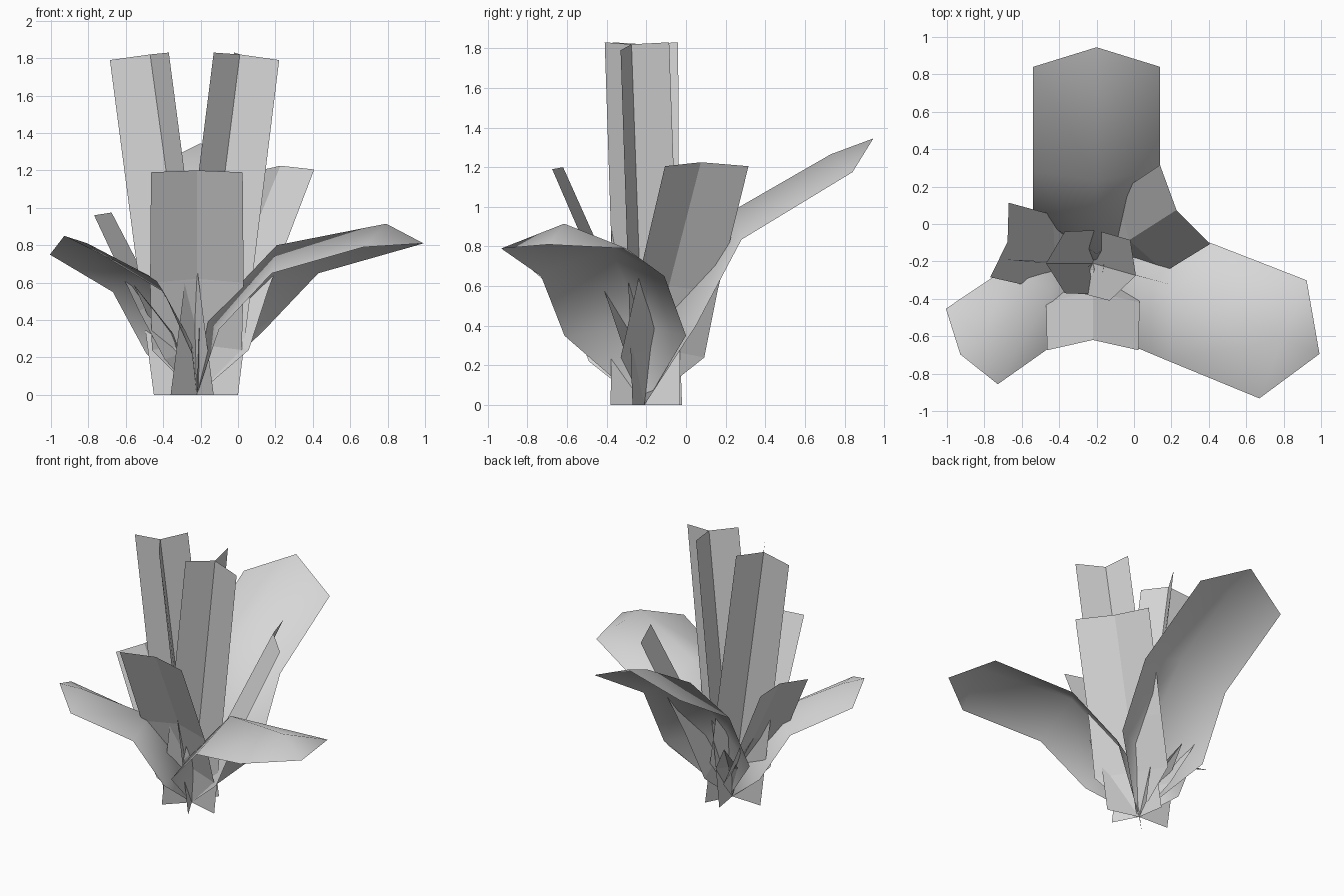
import bpy, bmesh
from math import cos, sin, radians

cube = bpy.data.objects.get("Cube")
if cube:
    bpy.data.objects.remove(cube, do_unlink=True)

ROOT = (-0.22, -0.21)

grey = bpy.data.materials.new("plain grey")
grey.use_nodes = True
grey.diffuse_color = (0.68, 0.68, 0.68, 1)
bsdf = grey.node_tree.nodes["Principled BSDF"]
bsdf.inputs["Base Color"].default_value = (0.68, 0.68, 0.68, 1)
bsdf.inputs["Roughness"].default_value = 0.8


def finish(name, bm, smooth=False):
    bmesh.ops.remove_doubles(bm, verts=bm.verts, dist=0.0005)
    bmesh.ops.recalc_face_normals(bm, faces=bm.faces)
    for f in bm.faces:
        f.smooth = smooth
    mesh = bpy.data.meshes.new(name)
    bm.to_mesh(mesh)
    bm.free()
    mesh.materials.append(grey)
    bpy.context.collection.objects.link(bpy.data.objects.new(name, mesh))


def leaf(name, angle, rows, smooth=False, root=ROOT):
    """Folded leaf growing from the root; row = mid reach, mid z, edge reach, edge z, half width."""
    c, s = cos(radians(angle)), sin(radians(angle))

    def point(r, side, z):
        return bm.verts.new((root[0] + r * c - side * s, root[1] + r * s + side * c, z))

    bm = bmesh.new()
    strips = []
    for rm, zm, rs, zs, w in [(0, 0, 0, 0, 0)] + rows:
        strips.append([point(rs, -w, zs), point(rm, 0, zm), point(rs, w, zs)])
    for a, b in zip(strips, strips[1:]):
        for i in range(2):
            bm.faces.new((a[i], a[i + 1], b[i + 1], b[i]))
    finish(name, bm, smooth)


def blade(name, low, high):
    """Three fins sharing one spine; the first point of each list is the spine."""
    bm = bmesh.new()
    a = [bm.verts.new(p) for p in low]
    b = [bm.verts.new(p) for p in high]
    for i in (1, 2, 3):
        bm.faces.new((a[0], a[i], b[i], b[0]))
    finish(name, bm)


# Tall upright three-finned blades
blade("tall_blade_left",
      [(*ROOT, 0), (0, -0.27, 0), (-0.36, -0.35, 0), (-0.25, -0.02, 0)],
      [(0.01, -0.275, 1.82), (0.22, -0.33, 1.79), (-0.13, -0.41, 1.83), (-0.02, -0.085, 1.83)])
blade("tall_blade_right",
      [(*ROOT, 0), (-0.45, -0.20, 0), (-0.13, -0.38, 0), (-0.13, -0.03, 0)],
      [(-0.47, -0.21, 1.82), (-0.685, -0.19, 1.79), (-0.37, -0.37, 1.83), (-0.37, -0.04, 1.83)])

# Medium folded leaves with blunt ends
leaf("medium_leaf_front", -90, [
    (0.03, 0.27, 0.09, 0.24, 0.24),
    (0.15, 0.62, 0.21, 0.60, 0.25),
    (0.41, 1.20, 0.465, 1.19, 0.245)])
leaf("medium_leaf_back", 32.5, [
    (0.09, 0.29, 0.17, 0.24, 0.25),
    (0.23, 0.60, 0.30, 0.57, 0.245),
    (0.53, 1.225, 0.585, 1.205, 0.25)])
leaf("medium_leaf_right", 166, [
    (0.05, 0.23, 0.13, 0.19, 0.19),
    (0.21, 0.49, 0.27, 0.45, 0.20),
    (0.47, 0.975, 0.515, 0.96, 0.205)])

# Broad arching leaves with pointed ends
leaf("broad_leaf_left", -21.8, [
    (0.05, 0.40, 0.26, 0.35, 0.33),
    (0.46, 0.80, 0.565, 0.65, 0.335),
    (1.09, 0.915, 1.095, 0.79, 0.34),
    (1.305, 0.81, 1.305, 0.81, 0)], True)
leaf("broad_leaf_back", 90, [
    (0.05, 0.47, 0.26, 0.40, 0.34),
    (0.445, 0.98, 0.49, 0.835, 0.34),
    (0.94, 1.265, 1.05, 1.175, 0.34),
    (1.155, 1.345, 1.155, 1.345, 0)], True, (-0.20, -0.21))
leaf("broad_leaf_right", 214.5, [
    (0.03, 0.27, 0.18, 0.22, 0.215),
    (0.27, 0.62, 0.38, 0.55, 0.24),
    (0.71, 0.81, 0.785, 0.75, 0.245),
    (0.86, 0.85, 0.86, 0.85, 0)], True)

# Small inner shoots
leaf("small_shoot_front", -20, [
    (0.06, 0.40, 0.04, 0.35, 0.075),
    (0.055, 0.69, 0.055, 0.69, 0)], root=(-0.22, -0.24))
leaf("small_shoot_right", 210, [
    (0.16, 0.33, 0.20, 0.33, 0.09),
    (0.39, 0.59, 0.39, 0.59, 0)])
leaf("small_shoot_back", 115, [
    (0.13, 0.27, 0.17, 0.27, 0.08),
    (0.31, 0.48, 0.31, 0.48, 0)])
